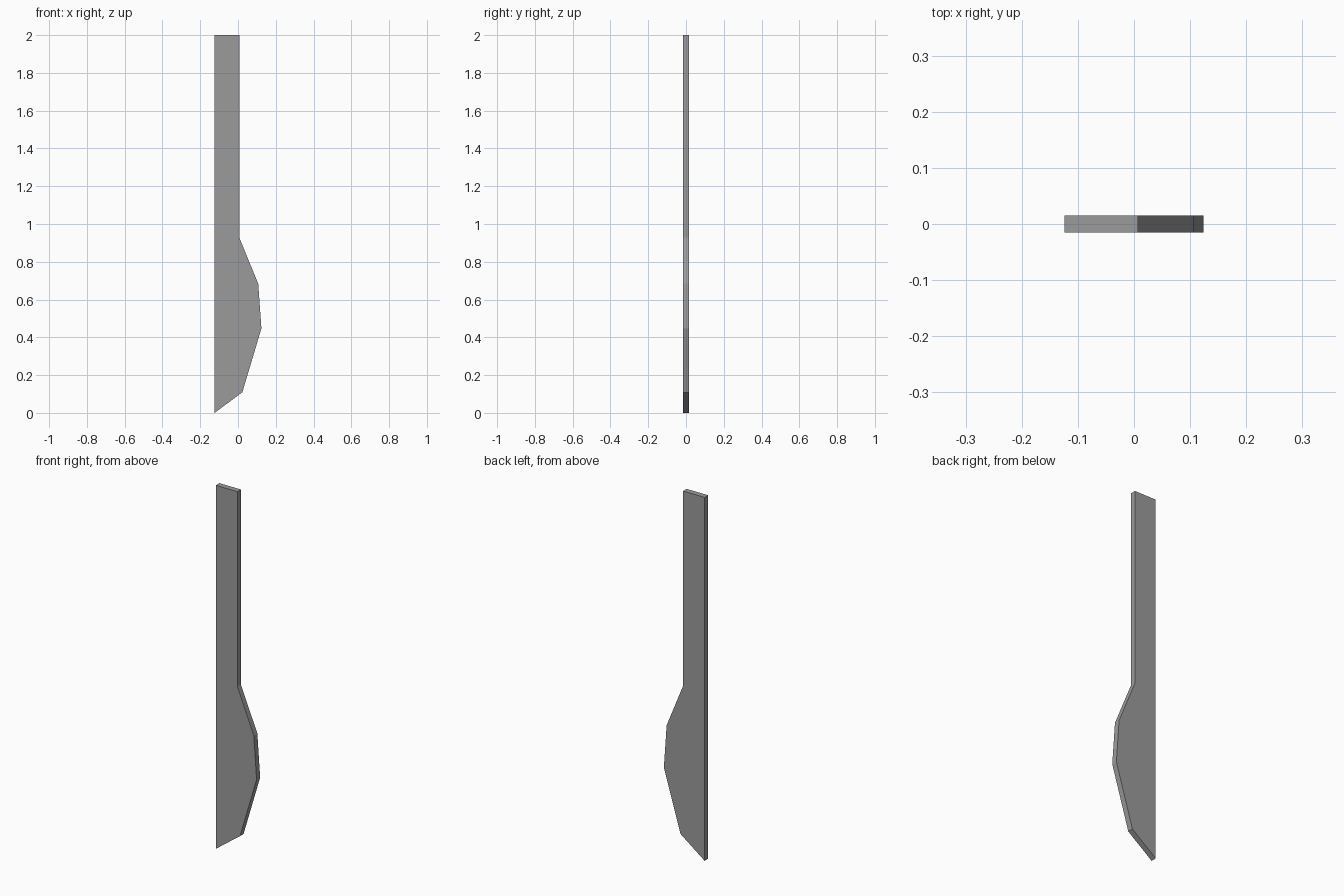
import bpy, bmesh

if "Cube" in bpy.data.objects:
    bpy.data.objects.remove(bpy.data.objects["Cube"])

THICKNESS = 0.031

# Side profile (x, z): straight back edge, bulging blade, narrow shaft
profile = [(-0.124, 0.0), (0.023, 0.109), (0.124, 0.447), (0.107, 0.684),
           (0.007, 0.928), (0.007, 2.0), (-0.124, 2.0)]

# Flat plate extruded through its thickness
bm = bmesh.new()
face = bm.faces.new([bm.verts.new((x, -THICKNESS / 2, z)) for x, z in profile])
result = bmesh.ops.extrude_face_region(bm, geom=[face], use_keep_orig=True)
moved = [g for g in result["geom"] if isinstance(g, bmesh.types.BMVert)]
bmesh.ops.translate(bm, verts=moved, vec=(0, THICKNESS, 0))
bmesh.ops.recalc_face_normals(bm, faces=bm.faces)

mesh = bpy.data.meshes.new("paddle_plate")
bm.to_mesh(mesh)
bm.free()

# Dark grey finish
dark_grey = bpy.data.materials.new("dark_grey")
dark_grey.diffuse_color = (0.33, 0.33, 0.33, 1)
dark_grey.use_nodes = True
dark_grey.node_tree.nodes["Principled BSDF"].inputs["Base Color"].default_value = dark_grey.diffuse_color
mesh.materials.append(dark_grey)

bpy.context.collection.objects.link(bpy.data.objects.new("paddle_plate", mesh))
